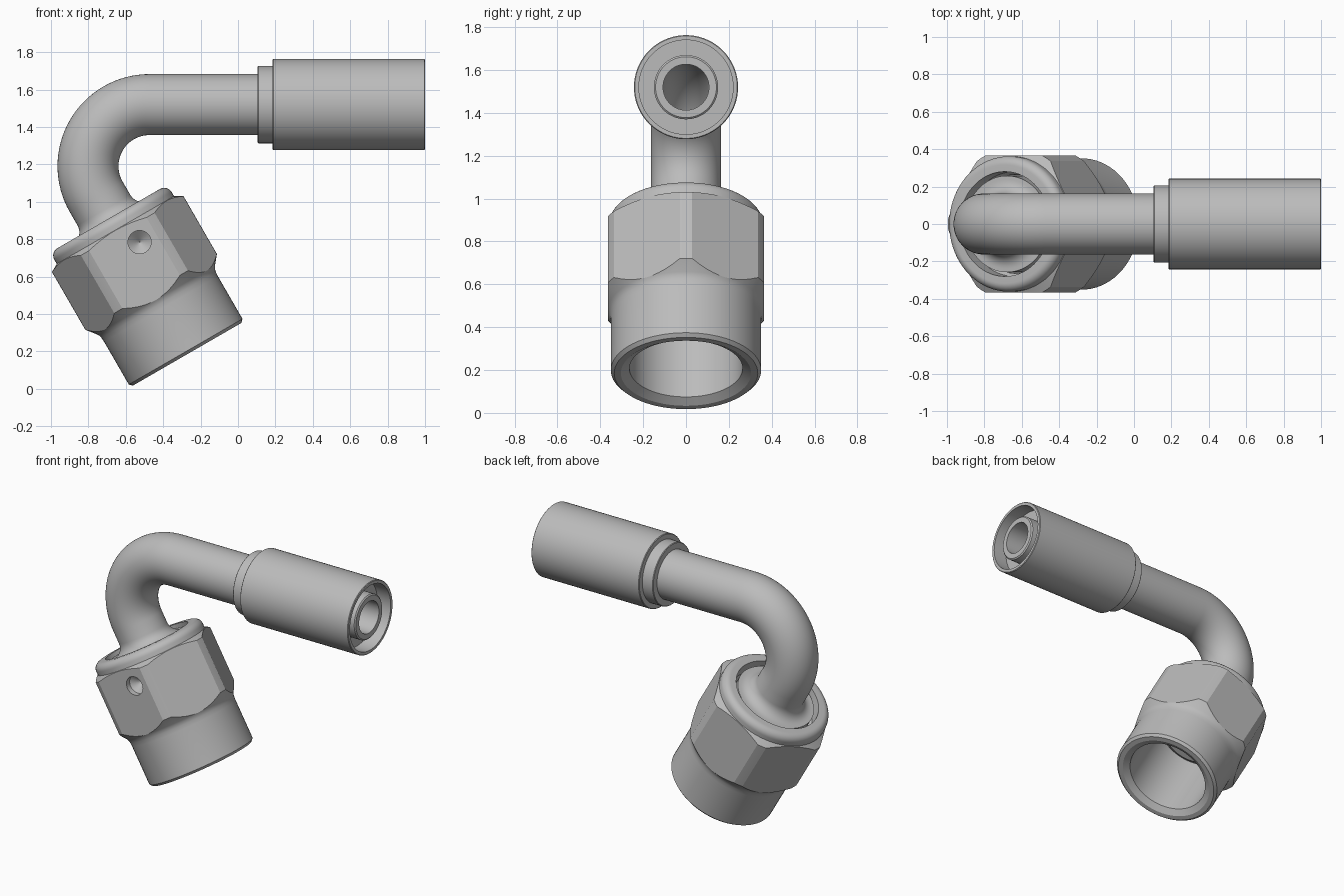
import bpy, bmesh, math
from mathutils import Vector

if "Cube" in bpy.data.objects:
    bpy.data.objects.remove(bpy.data.objects["Cube"], do_unlink=True)

steel = bpy.data.materials.new("satin_steel")
steel.use_nodes = True
steel.diffuse_color = (0.5, 0.5, 0.5, 1)
steel.node_tree.nodes["Principled BSDF"].inputs["Base Color"].default_value = (0.5, 0.5, 0.5, 1)

X = Vector((1, 0, 0))
Y = Vector((0, 1, 0))
AXIS = Vector((-0.5, 0, 0.866)).normalized()   # nut axis, pointing up to the bend
ACROSS = Vector((0.866, 0, 0.5)).normalized()
BASE = Vector((-0.272, 0, 0.185))              # centre of the nut mouth
TUBE_Z, TUBE_R, BORE_R, BEND_R = 1.52, 0.163, 0.107, 0.329
BEND_C = Vector((-0.473, 0, TUBE_Z - BEND_R))


def loft(name, stations, closed=True, segs=72, phase=0.0):
    """Skin circular stations (centre, direction, radius) into a solid."""
    bm = bmesh.new()
    rings = []
    for c, d, r in stations:
        u = X if abs(d.y) > 0.9 else Y
        v = d.cross(u)
        angles = [phase + math.tau * i / segs for i in range(segs)]
        rings.append([bm.verts.new(c + r * (math.cos(a) * u + math.sin(a) * v)) for a in angles])
    pairs = list(zip(rings, rings[1:]))
    if closed:
        pairs.append((rings[-1], rings[0]))
    else:
        bm.faces.new(rings[0])
        bm.faces.new(rings[-1])
    for a, b in pairs:
        for i in range(segs):
            j = (i + 1) % segs
            bm.faces.new((a[i], a[j], b[j], b[i]))
    bmesh.ops.recalc_face_normals(bm, faces=bm.faces)
    mesh = bpy.data.meshes.new(name)
    bm.to_mesh(mesh)
    bm.free()
    mesh.materials.append(steel)
    obj = bpy.data.objects.new(name, mesh)
    bpy.context.collection.objects.link(obj)
    return obj


def lathe(origin, d, profile):
    """Stations for a turned part from (radius, distance along axis) pairs."""
    return [(origin + d * t, d, r) for r, t in profile]


def arc(r0, t0, rad, a0, a1, steps=8):
    """Profile points along a circular arc, angles in degrees."""
    angles = [math.radians(a0 + (a1 - a0) * i / steps) for i in range(steps + 1)]
    return [(r0 + rad * math.cos(a), t0 + rad * math.sin(a)) for a in angles]


def cut(obj, cutter, operation):
    cutter.hide_render = True
    mod = obj.modifiers.new("cut", "BOOLEAN")
    mod.operation, mod.object, mod.solver = operation, cutter, "EXACT"
    bpy.context.view_layer.objects.active = obj
    bpy.ops.object.modifier_apply(modifier=mod.name)
    bpy.data.objects.remove(cutter, do_unlink=True)


def smooth(obj):
    bpy.ops.object.select_all(action="DESELECT")
    obj.select_set(True)
    bpy.context.view_layer.objects.active = obj
    bpy.ops.object.shade_smooth_by_angle(angle=math.radians(20))


# Swivel nut: turned body, then trimmed to a hexagon
nut_profile = [(0.304, 0), (0.335, 0), (0.351, 0.016), (0.351, 0.28), (0.353, 0.305),
               (0.358, 0.323), (0.366, 0.336), (0.406, 0.385), (0.406, 0.742), (0.362, 0.767)]
nut_profile += arc(0.317, 0.793, 0.045, 0, 90)
nut_profile += [(0.28, 0.838), (0.28, 0.74), (0.264, 0.72), (0.264, 0.025)]
nut = loft("swivel_nut", lathe(BASE, AXIS, nut_profile))
hexagon = loft("hex_cutter", lathe(BASE, AXIS, [(0.365 / math.cos(math.pi / 6), t) for t in (-0.2, 1.1)]),
               closed=False, segs=6, phase=math.pi / 6)
cut(nut, hexagon, "INTERSECT")

# Blind drilled hole in the front flat
hole_at = BASE + AXIS * 0.6465 + ACROSS * 0.08
drill = loft("drill_cutter", lathe(hole_at, Y, [(0.062, -0.5), (0.062, -0.33), (0.002, -0.28)]),
             closed=False, segs=32)
cut(nut, drill, "DIFFERENCE")
smooth(nut)


# Bent tube: seat inside the nut, neck, bend, straight run, nipple, then bore back
def bend(radius, steps=32):
    out = []
    for i in range(steps + 1):
        a = math.radians(210 - 120 * i / steps)
        radial = Vector((math.cos(a), 0, math.sin(a)))
        out.append((BEND_C + radial * BEND_R, Vector((math.sin(a), 0, -math.cos(a))), radius))
    return out


neck = [(0.2, 0.45), (0.258, 0.5), (0.258, 0.815)]
neck += arc(TUBE_R + 0.075, 0.89, 0.075, 270, 180)
RUN = Vector((0, 0, TUBE_Z))
nipple = [(TUBE_R, 0.88), (0.15, 0.88), (0.15, 0.983), (0.142, 0.99), (BORE_R, 0.99)]
tube = lathe(BASE, AXIS, neck) + bend(TUBE_R) + lathe(RUN, X, nipple)
tube += bend(BORE_R)[::-1] + lathe(BASE, AXIS, [(BORE_R, 0.45)])
smooth(loft("bent_tube", tube))

# Crimp sleeve with its stepped collar and open end
sleeve_profile = [(0.155, 0.105), (0.203, 0.105), (0.207, 0.109), (0.207, 0.185), (0.239, 0.185),
                  (0.243, 0.189), (0.243, 0.996), (0.239, 1.0), (0.22, 1.0), (0.22, 0.9), (0.145, 0.9)]
smooth(loft("crimp_sleeve", lathe(RUN, X, sleeve_profile)))
